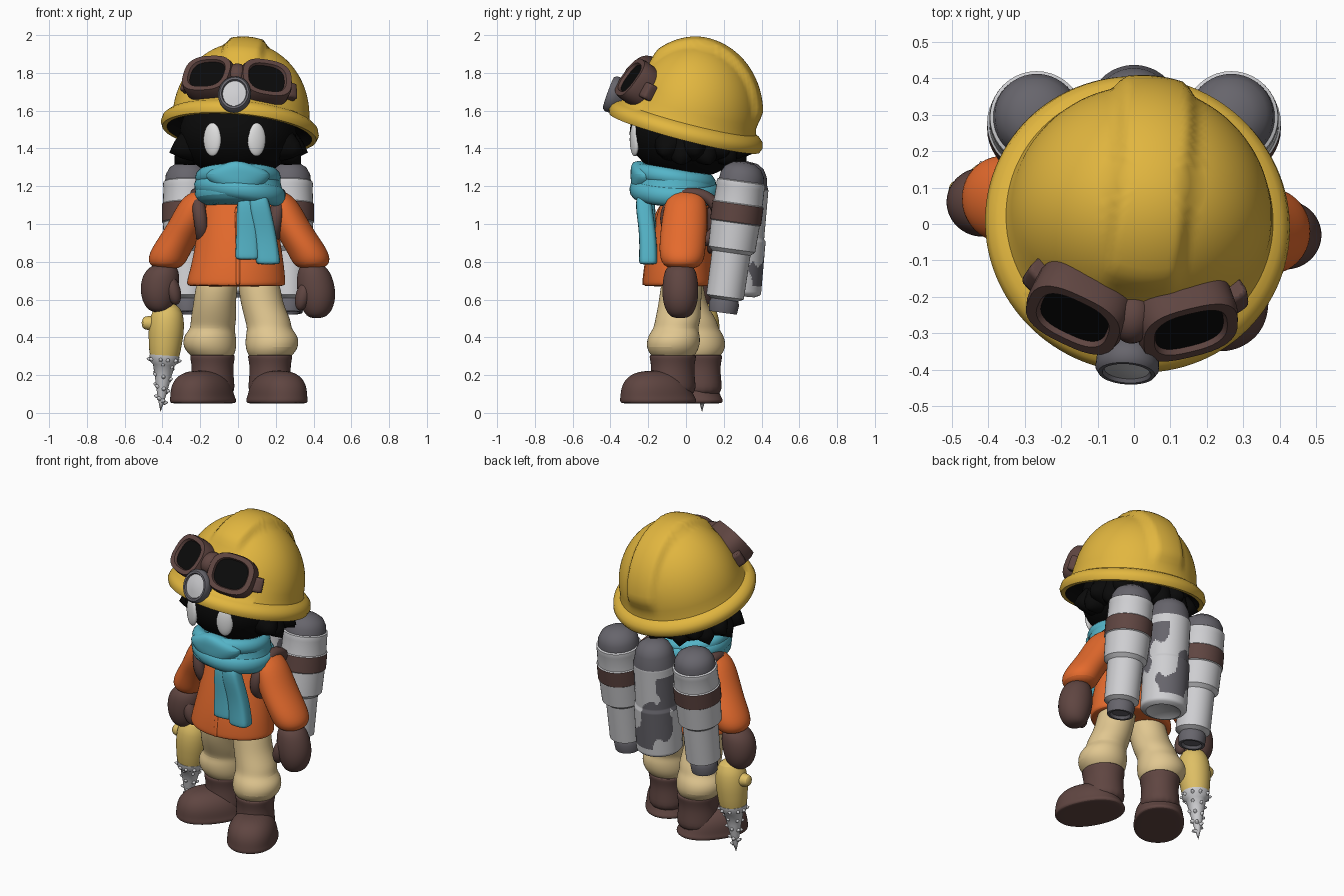
import bpy, bmesh, random
from math import sin, cos, pi, radians, atan2, copysign
from mathutils import Matrix, Vector

random.seed(3)
if "Cube" in bpy.data.objects:
    bpy.data.objects.remove(bpy.data.objects["Cube"])


def paint(name, r, g, b):
    m = bpy.data.materials.new(name)
    m.use_nodes = True
    m.diffuse_color = (r, g, b, 1)
    bsdf = m.node_tree.nodes["Principled BSDF"]
    bsdf.inputs["Base Color"].default_value = (r, g, b, 1)
    bsdf.inputs["Roughness"].default_value = 0.7
    return m


YELLOW = paint("helmet yellow", .76, .47, .05)
ORANGE = paint("jacket orange", .78, .145, .026)
TEAL = paint("scarf teal", .09, .46, .58)
TAN = paint("trouser tan", .75, .57, .28)
BROWN = paint("leather brown", .115, .06, .053)
OCHRE = paint("tool ochre", .73, .52, .13)
LIGHT = paint("light metal", .62, .62, .64)
DARK = paint("dark metal", .135, .13, .15)
BLACK = paint("black", .003, .003, .003)
WHITE = paint("eye white", .75, .75, .75)
parts = []


def T(x, y, z):
    return Matrix.Translation((x, y, z))


def R(angle, axis):
    return Matrix.Rotation(radians(angle), 4, axis)


def finish(name, bm, mats, matrix=Matrix(), sub=0):
    bmesh.ops.remove_doubles(bm, verts=bm.verts, dist=1e-5)
    bmesh.ops.recalc_face_normals(bm, faces=bm.faces)
    me = bpy.data.meshes.new(name)
    bm.to_mesh(me)
    bm.free()
    me.transform(matrix)
    for m in mats:
        me.materials.append(m)
    ob = bpy.data.objects.new(name, me)
    bpy.context.collection.objects.link(ob)
    if sub:
        ob.modifiers.new("Smooth", "SUBSURF").levels = sub
        ob.modifiers["Smooth"].render_levels = sub
    parts.append(ob)
    return ob


def skin(name, rings, mats, bands=None, seg=16, sq=1, matrix=Matrix(), sub=2):
    """Skin over stacked rings (x, y, z, rx, ry); bands give a material per strip."""
    bm = bmesh.new()
    bands = bands or [0] * (len(rings) - 1)
    loops = []
    for x, y, z, rx, ry in rings:
        loop = []
        for i in range(seg):
            c, s = cos(2 * pi * i / seg), sin(2 * pi * i / seg)
            loop.append(bm.verts.new((x + rx * copysign(abs(c) ** sq, c),
                                      y + ry * copysign(abs(s) ** sq, s), z)))
        loops.append(loop)
    for a, b, m in zip(loops, loops[1:], bands):
        for i in range(seg):
            j = (i + 1) % seg
            bm.faces.new((a[i], a[j], b[j], b[i])).material_index = m
    if rings[0][3] > 0:
        bm.faces.new(loops[0]).material_index = bands[0]
    if rings[-1][3] > 0:
        bm.faces.new(loops[-1]).material_index = bands[-1]
    return finish(name, bm, mats, matrix, sub)


def lathe(name, profile, mats, bands=None, sx=1, sy=1, seg=40, sub=0, **kw):
    rings = [(0, 0, z, r * sx, r * sy) for r, z in profile]
    return skin(name, rings, mats, bands, seg, sub=sub, **kw)


def ball(name, size, mat, matrix):
    bm = bmesh.new()
    bmesh.ops.create_uvsphere(bm, u_segments=32, v_segments=18, radius=1)
    return finish(name, bm, [mat], matrix @ Matrix.Diagonal((*size, 1)))


def torus(name, major, minor, mat, matrix):
    bm = bmesh.new()
    n, k = 40, 12
    grid = [[bm.verts.new(((major + minor * cos(v * 2 * pi / k)) * cos(u * 2 * pi / n),
                           (major + minor * cos(v * 2 * pi / k)) * sin(u * 2 * pi / n),
                           minor * sin(v * 2 * pi / k))) for v in range(k)] for u in range(n)]
    for u in range(n):
        for v in range(k):
            w, t = (u + 1) % n, (v + 1) % k
            bm.faces.new((grid[u][v], grid[w][v], grid[w][t], grid[u][t]))
    return finish(name, bm, [mat], matrix)


# Helmet: dome with raised crest, flattened brow, rolled brim and dark underside
HAT = T(.01, 0, 1.51) @ R(-6, 'Z') @ R(4, 'Y') @ R(-15, 'X')
brim = [(.33, .03), (.365, 0), (.385, -.03), (.41, -.03), (.42, -.005), (.412, .025), (.39, .045), (.368, .055)]
dome = [(.362 * cos(t * pi / 44), .06 + .4 * sin(t * pi / 44)) for t in range(1, 22)] + [(0, .46)]
helmet = lathe("helmet", brim + dome, [YELLOW, BLACK], [1, 1] + [0] * (len(brim + dome) - 3),
               seg=112)
for v in helmet.data.vertices:
    front = v.co.y < 0
    fade = min(1, max(0, (v.co.z - (.27 if front else .1)) / .07))
    edge = min(1, max(0, (.115 - abs(v.co.x)) / .03))
    if front:
        v.co.y *= 1 - .1 * min(1, max(0, (v.co.z - .06) / .08))
    v.co += Vector((0, v.co.y, v.co.z)).normalized() * .03 * edge * fade
helmet.data.transform(HAT)

# Goggles and lamp
for s, side in ((1, "left"), (-1, "right")):
    lathe(side + "_goggle", [(.9, -.1), (1, -.04), (1, .02), (.95, .045), (.74, .045), (.69, .03), (.01, .03)],
          [BROWN, BLACK], [0, 0, 0, 0, 0, 1], sx=.141, sy=.12, sq=.72,
          matrix=HAT @ T(s * .149 - .006, -.305, .18) @ R(s * 20, 'Z') @ R(68, 'X'))
    skin(side + "_strap_end", [(0, 0, z, .035, .045) for z in (-.045, -.035, .035, .045)], [BROWN],
         sq=.5, matrix=HAT @ T(s * .262, -.21, .155) @ R(s * 40, 'Z') @ R(-15, 'X'), sub=1)
ball("goggle_bridge", (.06, .075, .07), BROWN, HAT @ T(-.006, -.315, .195))
lathe("lamp", [(.05, -.09), (.07, -.02), (.088, 0), (.09, .035), (.08, .05), (.069, .05), (.064, .04), (.03, .047), (0, .05)],
      [DARK, LIGHT], [0, 0, 0, 0, 0, 0, 1, 1], sx=.97, sy=1.1, matrix=HAT @ T(0, -.395, .068) @ R(85, 'X'))

# Head, hair and eyes
HEAD = T(0, .01, 1.48) @ R(-5, 'Z')
ball("head", (.31, .31, .24), BLACK, HEAD)
for i in range(15):
    a = radians(-18 + i * 15.5)
    tip = Vector((cos(a), .9 * sin(a), -.35 - .55 * (i % 2)))
    matrix = HEAD @ T(.2 * cos(a), .18 * sin(a), -.04) @ tip.to_track_quat('Z', 'Y').to_matrix().to_4x4()
    lathe("hair_tuft_%d" % i, [(.11, 0), (.085, .08), (.045, .14), (0, .185)], [BLACK], seg=12, matrix=matrix)
for x, y, turn, side in ((.098, -.272, 18, "left"), (-.136, -.264, -25, "right")):
    ball(side + "_eye", (.05, .022, .088), WHITE, T(x, y, 1.447) @ R(turn, 'Z'))

# Scarf: wrapped folds, front drape and two hanging tails
lathe("scarf_wrap", [(.17, .09), (.195, .09), (.22, .06), (.22, .02), (.235, -.02),
                     (.235, -.06), (.2, -.09), (.16, -.1)], [TEAL], sy=.97, sub=1, seg=32,
      matrix=T(.005, -.06, 1.195) @ R(-6, 'X'))
torus("scarf_upper_fold", .185, .042, TEAL, T(.0, -.065, 1.245) @ R(-10, 'X') @ Matrix.Diagonal((1, 1, 1.1, 1)))
torus("scarf_lower_fold", .2, .045, TEAL, T(.01, -.06, 1.175) @ R(9, 'Y') @ R(-3, 'X') @ Matrix.Diagonal((1, .98, 1.2, 1)))
skin("scarf_drape", [(.01, -.235, 1.15, .03, .03), (.01, -.23, 1.18, .09, .055), (0, -.215, 1.225, .16, .08),
                     (0, -.215, 1.265, .185, .08), (0, -.235, 1.3, .12, .06), (-.01, -.25, 1.335, .03, .03)], [TEAL])
for name, x, low, lean in (("inner", .05, .81, 0), ("outer", .11, .785, .05)):
    skin("scarf_%s_tail" % name,
         [(x, -.2 - lean / 3, 1.17, .04, .04), (x, -.21 - lean / 3, 1.1, .06, .045),
          (x + lean * .7, -.2, .95, .058, .045), (x + lean, -.2, low + .015, .066, .05),
          (x + lean, -.2, low, .063, .048)], [TEAL], sq=.6)

# Jacket with front placket
skin("jacket", [(-.01, -.04, .67, .22, .16), (-.01, -.04, .672, .265, .19), (-.01, -.04, .70, .265, .19),
                (0, -.04, .8, .245, .18), (0, -.02, .95, .22, .165), (0, 0, 1.08, .21, .145),
                (0, 0, 1.17, .17, .12), (0, -.02, 1.23, .1, .1)], [ORANGE], seg=20)
skin("placket", [(.0, -.22, .675, .01, .012), (0, -.22, .69, .012, .012), (0, -.208, .8, .012, .012),
                 (0, -.178, .95, .012, .012), (-.01, -.138, 1.1, .012, .012)], [ORANGE], sq=.6, sub=1)

# Arms, shoulder straps and mittens
for s, dy, side in ((1, -.02, "left"), (-1, .07, "right")):
    k = 1 if s > 0 else .97
    skin(side + "_sleeve", [(s * x * k, dy * d, z, rx, ry) for x, d, z, rx, ry in (
        (.19, 0, 1.18, .04, .06), (.22, 0, 1.14, .09, .11), (.265, .3, 1.02, .105, .125), (.32, .8, .93, .11, .125),
        (.375, 1, .845, .112, .125), (.39, 1, .785, .1, .11), (.385, 1, .76, .05, .06))], [ORANGE])
    torus(side + "_shoulder_strap", .14, .032, BROWN,
          T(s * .2, .035, 1.03) @ R(s * 8, 'Y') @ R(90, 'Y') @ Matrix.Diagonal((.95, 1, 1.1, 1)))
    lift = 0 if s > 0 else .03
    skin(side + "_mitten", [(s * x, dy - .01, z + lift, rx, ry) for x, z, rx, ry in (
        (.39, .79 - lift, .05, .05), (.4, .76 - lift, .085, .085), (.41, .68, .105, .098), (.42, .6, .1, .098),
        (.42, .53, .075, .075), (.415, .5, .035, .04))], [BROWN])
    ball(side + "_thumb", (.04, .045, .08), BROWN, T(s * .345, dy - .05, .62 + lift) @ R(s * 15, 'Y'))

# Baggy trousers with puffed cuffs, and boots
for s, kx, fx, fy, turn, side in ((1, .18, .17, -.07, 25, "left"), (-1, .15, .135, .07, 36, "right")):
    skin(side + "_trouser_leg", [(s * x, y, z, r, r) for x, y, z, r in (
        (.1, -.02, .74, .09), (.11, -.02, .69, .115), (.125, -.02 + fy * .2, .58, .113), (kx - .02, fy * .6, .49, .125),
        (kx - .015, fy * .8, .445, .118), (kx, fy * .9, .41, .142), (kx, fy, .345, .146),
        (fx, fy, .3, .115), (fx, fy, .28, .09))], [TAN])
    foot = T(s * fx, fy, 0) @ R(s * turn, 'Z')
    skin(side + "_boot_shaft", [(0, 0, z, r, r * 1.08) for z, r in (
        (.08, .12), (.16, .115), (.24, .107), (.29, .118), (.305, .118), (.31, .105))], [BROWN], matrix=foot)
    skin(side + "_boot_foot", [(0, y, z, rx, ry) for y, z, rx, ry in (
        (-.085, .05, .12, .18), (-.085, .051, .145, .21), (-.085, .07, .148, .213), (-.09, .085, .142, .205),
        (-.1, .14, .14, .19), (-.105, .195, .11, .15), (-.1, .225, .05, .08))], [BROWN], sq=.9, matrix=foot, seg=20)

# Side tanks of the backpack
tank = [(.05, .015), (.06, 0), (.075, 0), (.08, .05), (.072, .07), (.1, .085), (.103, .32), (.125, .34), (.13, .48),
        (.136, .485), (.136, .58), (.13, .585), (.128, .67), (.13, .68), (.128, .7), (.119, .705),
        (.115, .74), (.096, .775), (.058, .8), (0, .81)]
for s, side in ((1, "left"), (-1, "right")):
    lathe(side + "_tank", tank, [LIGHT, DARK, BROWN], [1] * 4 + [0] * 5 + [2] + [0] * 5 + [1] * 4,
          matrix=T(s * .267, .195, .53) @ R(-8, 'X'))

# Middle tank with worn paint patches
middle = ([(.06, .02), (.1, 0), (.125, .01)] + [(.134, .02 + .01 * i) for i in range(29)]
          + [(.125, .31 + .01 * i) for i in range(27)]
          + [(.115, .6), (.11, .64), (.09, .68), (.055, .705), (0, .715)])
core = lathe("middle_tank", middle, [LIGHT, DARK], seg=112)
for p in core.data.polygons:
    x, y, z = p.center
    a = atan2(x, y)
    worn = sin(2 * a + 9 * z + .5) + .6 * sin(3 * a - 21 * z + 2) + .25 * sin(9 * a + 30 * z) > -.1
    p.material_index = int(z > .58 or (worn and .06 < z < .52))
core.data.transform(T(0, .262, .62) @ R(-5, 'X'))
skin("backpack_frame", [(0, .16, z, .2, .05) for z in (.84, .86, 1.08, 1.1)], [BROWN], sq=.5, sub=1)

# Hand drill with studded bit
TOOL = T(-.41, .085, .005) @ R(4, 'Y')
lathe("drill_bit", [(0, 0), (.014, .05), (.028, .11), (.042, .18), (.058, .25), (.076, .265), (.08, .3)],
      [LIGHT], seg=24, matrix=TOOL)
lathe("drill_body", [(.06, .28), (.08, .285), (.088, .36), (.095, .42), (.092, .5), (.07, .56), (0, .59)],
      [OCHRE], seg=24, sub=1, matrix=TOOL)
lathe("drill_knob", [(.055, 0), (.045, .07), (.036, .1), (.034, .125), (0, .135)], [OCHRE], seg=20, sub=1,
      matrix=TOOL @ T(0, 0, .465) @ R(-90, 'Y'))
for i in range(30):
    ring = i // 10
    h, r = (.275, .076) if ring == 0 else (.25 - .2 * (i - 10) / 19, .01 + .17 * (.25 - .2 * (i - 10) / 19))
    lathe("drill_stud_%d" % i, [(.012, -.006), (.008, .01), (0, .018)], [LIGHT], seg=8,
          matrix=TOOL @ T(0, 0, h) @ R(i * (36 if ring == 0 else 62) + random.uniform(-6, 6), 'Z')
          @ T(r, 0, 0) @ R(80, 'Y'))

# Smooth shading with crisp edges
bpy.ops.object.select_all(action='DESELECT')
for ob in parts:
    ob.select_set(True)
bpy.context.view_layer.objects.active = parts[0]
bpy.ops.object.shade_smooth_by_angle(angle=radians(45))
